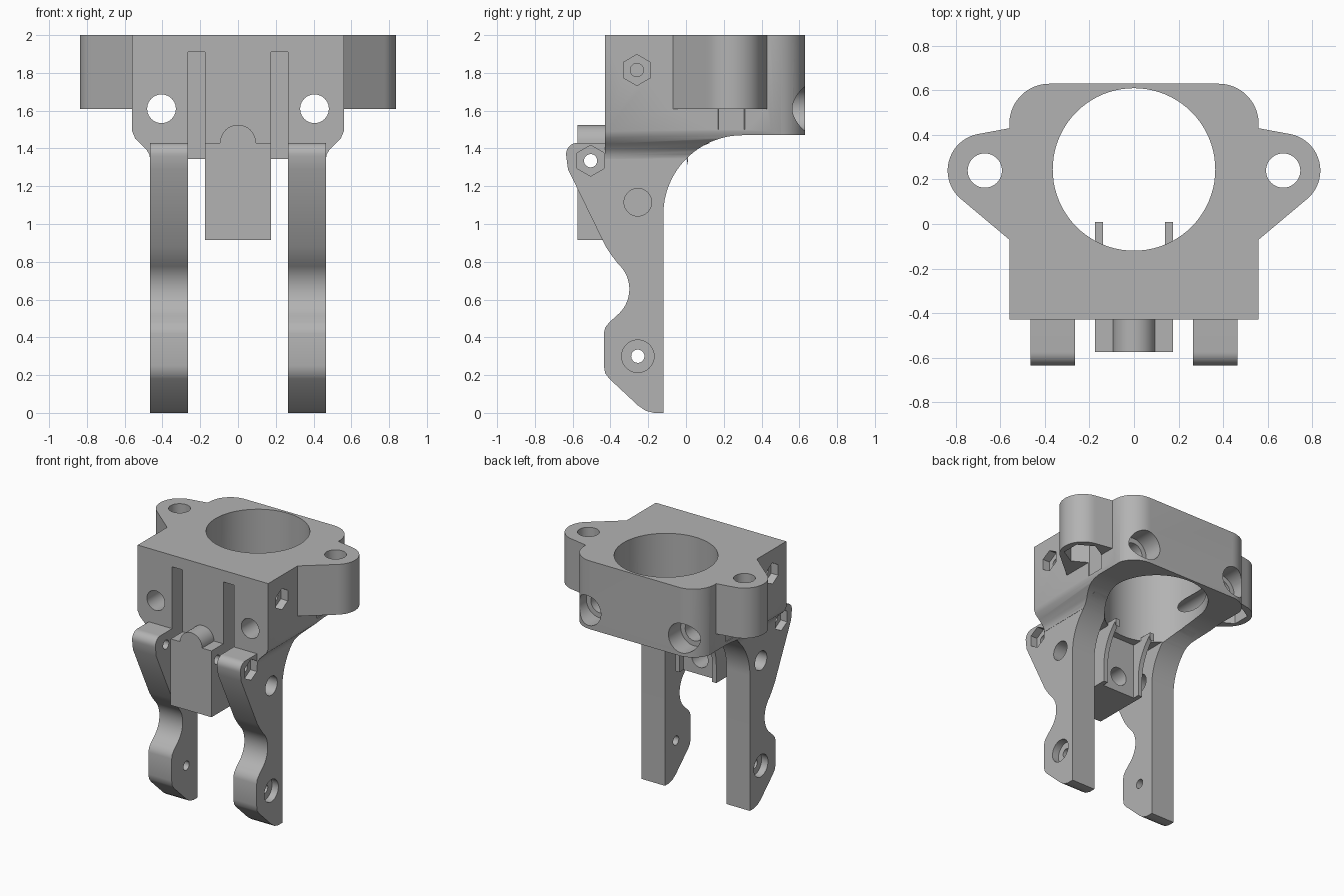
import bpy, bmesh, math
from mathutils import Vector

cube = bpy.data.objects.get("Cube")
if cube:
    bpy.data.objects.remove(cube)

grey = bpy.data.materials.new("plain grey")
grey.use_nodes = True
colour = (0.45, 0.45, 0.45, 1)
grey.diffuse_color = colour
grey.node_tree.nodes["Principled BSDF"].inputs["Base Color"].default_value = colour


def arc(cx, cy, r, start, end, n=16):
    """Points along an arc, angles in degrees."""
    angles = [math.radians(start + (end - start) * i / n) for i in range(n + 1)]
    return [(cx + r * math.cos(a), cy + r * math.sin(a)) for a in angles]


def prism(name, points, axis, a, b):
    """Extrude a 2D outline along an axis from a to b."""
    def place(u, v, t):
        return {"x": (t, u, v), "y": (u, t, v), "z": (u, v, t)}[axis]
    bm = bmesh.new()
    face = bm.faces.new([bm.verts.new(place(u, v, a)) for u, v in points])
    new = bmesh.ops.extrude_face_region(bm, geom=[face])["geom"]
    shift = Vector(place(0, 0, b - a))
    bmesh.ops.translate(bm, vec=shift, verts=[g for g in new if isinstance(g, bmesh.types.BMVert)])
    bmesh.ops.recalc_face_normals(bm, faces=bm.faces)
    mesh = bpy.data.meshes.new(name)
    bm.to_mesh(mesh)
    bm.free()
    mesh.materials.append(grey)
    ob = bpy.data.objects.new(name, mesh)
    bpy.context.collection.objects.link(ob)
    return ob


def rod(cx, cy, r, axis, a, b, sides=40):
    """Round or hexagonal tool."""
    pts = arc(cx, cy, r, 90, 450, sides)[:-1]
    return prism("tool", pts, axis, a, b)


def combine(ob, tool, mode="DIFFERENCE"):
    """Apply a boolean and discard the tool."""
    mod = ob.modifiers.new("boolean", "BOOLEAN")
    mod.operation = mode
    mod.solver = "EXACT"
    mod.object = tool
    bpy.ops.object.select_all(action="DESELECT")
    bpy.context.view_layer.objects.active = ob
    ob.select_set(True)
    bpy.ops.object.modifier_apply(modifier=mod.name)
    bpy.data.objects.remove(tool)


def finish(ob):
    bpy.ops.object.select_all(action="DESELECT")
    bpy.context.view_layer.objects.active = ob
    ob.select_set(True)
    bpy.ops.object.shade_smooth_by_angle(angle=math.radians(30))


def mirrored(half):
    return half + [(-u, v) for u, v in reversed(half)]


def bore():
    return rod(0, 0.245, 0.365, "z", 1, 2.2, 80)


# Main block: side profile trimmed by its front and top outlines
sweep = arc(0.3, 1.05, 0.42, 180, 90, 24)
side = [(-0.8, 2), (-0.8, 1.34)] + [p for p in sweep if p[1] > 1.34] + [(0.8, 1.47), (0.8, 2)]
block = prism("main_block", side, "x", -0.8, 0.8)
front = mirrored([(0.56, 2.2), (0.56, 1.49), (0.545, 1.455), (0.515, 1.425),
                  (0.485, 1.395), (0.468, 1.365), (0.463, 1.3)])
combine(block, prism("tool", front, "y", -1, 1), "INTERSECT")
top = mirrored([(0.56, -0.43)] + arc(0.38, 0.45, 0.18, 0, 90))
combine(block, prism("tool", top, "z", 1, 2.2), "INTERSECT")

# Bolt ears on both sides with hexagonal nut pockets beneath
for s in (1, -1):
    ear = [(0.45, -0.07), (0.56, -0.07)] + arc(0.67, 0.24, 0.167, -52, 82, 24) + [(0.56, 0.43), (0.45, 0.43)]
    combine(block, prism("tool", [(s * u, v) for u, v in ear], "z", 1.61, 2), "UNION")
    combine(block, rod(s * 0.67, 0.24, 0.077, "z", 1, 2.2))
    combine(block, rod(s * 0.67, 0.24, 0.135, "z", 1.5, 1.76, 6))

combine(block, bore())
for s in (1, -1):
    # Mounting holes, counterbored at the back
    combine(block, rod(s * 0.405, 1.61, 0.076, "y", -1, 1))
    combine(block, rod(s * 0.405, 1.61, 0.115, "y", 0.48, 1))
    # Front slots
    x0, x1 = s * 0.175, s * 0.265
    slot = [(x0, 1.2), (x1, 1.2), (x1, 1.91), (x0, 1.91)]
    combine(block, prism("tool", slot, "y", -0.6, -0.2))
    # Side screw with nut pocket
    combine(block, rod(-0.26, 1.815, 0.035, "x", s * 0.2, s * 0.8))
    combine(block, rod(-0.26, 1.815, 0.082, "x", s * 0.5, s * 0.8, 6))
finish(block)

# Legs
leg_outline = ([(-0.12, 0), (-0.17, 0), (-0.215, 0.012), (-0.255, 0.04), (-0.405, 0.18),
                (-0.428, 0.21), (-0.435, 0.25), (-0.435, 0.42), (-0.428, 0.452), (-0.405, 0.48)]
               + arc(-0.48, 0.655, 0.18, -52, 48)
               + [(-0.395, 0.835), (-0.425, 0.88), (-0.625, 1.29)]
               + arc(-0.575, 1.37, 0.06, 190, 90, 8)
               + [(0.13, 1.43)]
               + [p for p in reversed(sweep) if p[1] < 1.425])
for s, label in ((1, "left"), (-1, "right")):
    leg = prism(label + "_leg", leg_outline, "x", s * 0.265, s * 0.465)
    combine(leg, bore())
    for y, z, r in ((-0.255, 1.115, 0.073), (-0.255, 0.3, 0.035), (-0.505, 1.335, 0.035)):
        combine(leg, rod(y, z, r, "x", s * 0.1, s * 0.8))
    combine(leg, rod(-0.255, 0.3, 0.086, "x", s * 0.41, s * 0.8))
    combine(leg, rod(-0.505, 1.335, 0.082, "x", s * 0.41, s * 0.8, 6))
    finish(leg)

# Centre box with a rounded ridge
box_outline = [(-0.175, 0.915), (0.175, 0.915), (0.175, 1.43)] + arc(0, 1.43, 0.095, 0, 180) + [(-0.175, 1.43)]
box = prism("centre_box", box_outline, "y", -0.575, -0.43)
lower = [(-0.175, 0.915), (0.175, 0.915), (0.175, 1.36), (-0.175, 1.36)]
combine(box, prism("tool", lower, "y", -0.5, -0.17), "UNION")
combine(box, rod(0, 1.04, 0.07, "y", -0.4, 0))
combine(box, rod(-0.505, 1.335, 0.035, "x", -0.5, 0.5))
finish(box)

# Curved cheek plates behind the box
cheek = ([(-0.2, 0.915), (-0.12, 0.915)] + [p for p in sweep if p[0] < 0.01]
         + [(0.01, 1.31), (0.01, 1.37), (-0.2, 1.37)])
for s, label in ((1, "left"), (-1, "right")):
    finish(prism(label + "_cheek_plate", cheek, "x", s * 0.14, s * 0.176))
